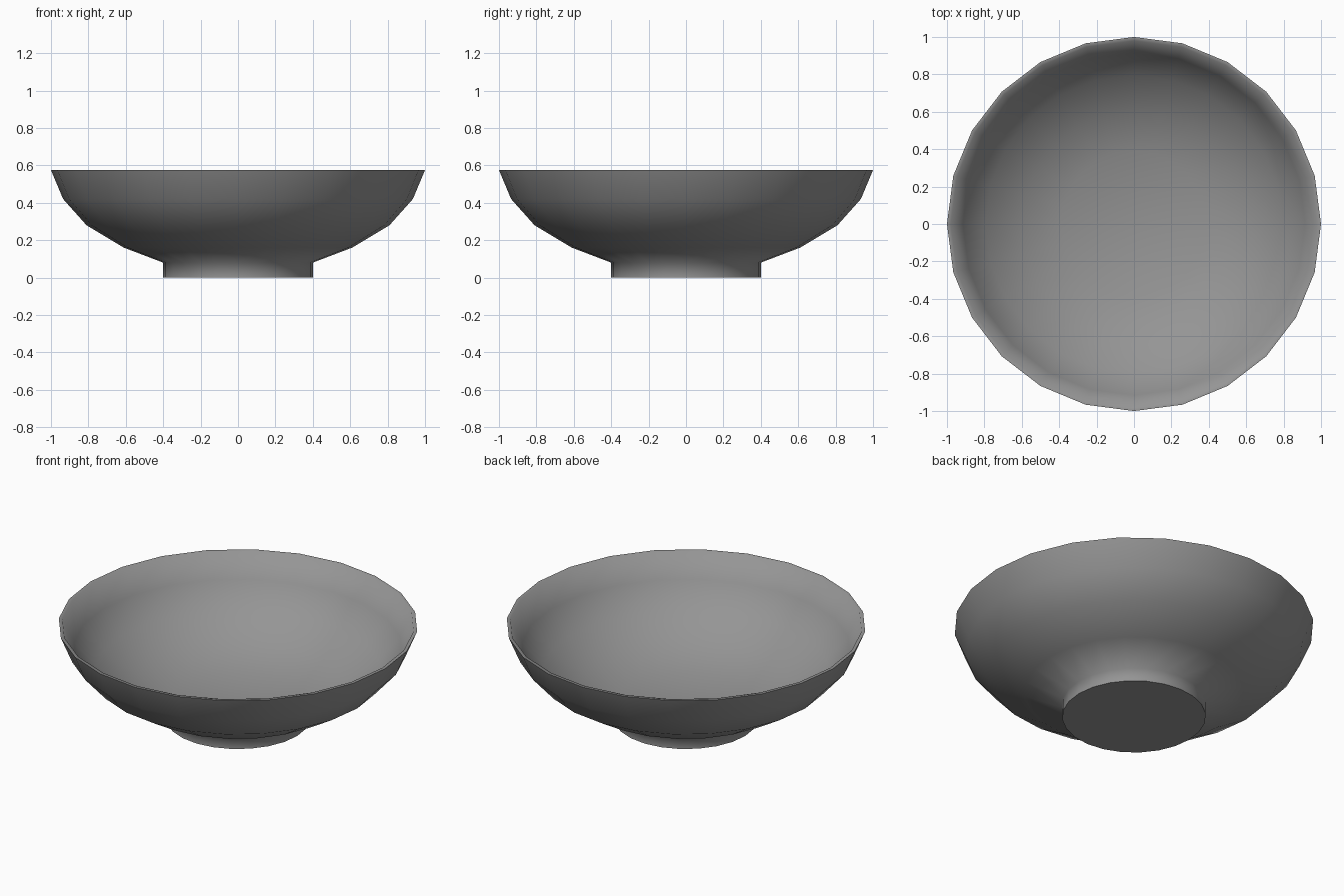
import bpy
import math

cube = bpy.data.objects.get("Cube")
if cube:
    bpy.data.objects.remove(cube, do_unlink=True)

SIDES = 24

# One flat grey glaze
glaze = bpy.data.materials.new("grey_glaze")
glaze.use_nodes = True
grey = (0.3, 0.3, 0.3, 1)
glaze.diffuse_color = grey
glaze.node_tree.nodes["Principled BSDF"].inputs["Base Color"].default_value = grey


def lathe(name, profile):
    """Revolve (radius, height) points around z; zero radius makes a pole."""
    verts, rings, faces = [], [], []
    for r, z in profile:
        count = SIDES if r > 0 else 1
        rings.append([len(verts) + i for i in range(count)])
        for i in range(count):
            a = math.tau * i / SIDES
            verts.append((r * math.cos(a), r * math.sin(a), z))
    for low, high in zip(rings, rings[1:]):
        for i in range(SIDES):
            j = (i + 1) % SIDES
            if len(low) == 1:
                faces.append((low[0], high[j], high[i]))
            elif len(high) == 1:
                faces.append((low[i], low[j], high[0]))
            else:
                faces.append((low[i], low[j], high[j], high[i]))
    mesh = bpy.data.meshes.new(name)
    mesh.from_pydata(verts, [], faces)
    mesh.materials.append(glaze)
    obj = bpy.data.objects.new(name, mesh)
    bpy.context.collection.objects.link(obj)
    return obj


# Foot, outer wall, thin rim, then the inner wall down to the floor
outside = [(0, 0), (0.4, 0), (0.4, 0.08), (0.61, 0.16),
           (0.81, 0.28), (0.935, 0.42), (1, 0.575)]
inside = [(0.98, 0.575), (0.915, 0.43), (0.795, 0.295),
          (0.6, 0.18), (0.39, 0.105), (0, 0.09)]
bowl = lathe("bowl", outside + inside)

bpy.ops.object.select_all(action="DESELECT")
bowl.select_set(True)
bpy.context.view_layer.objects.active = bowl
bpy.ops.object.shade_smooth_by_angle(angle=math.radians(75))
